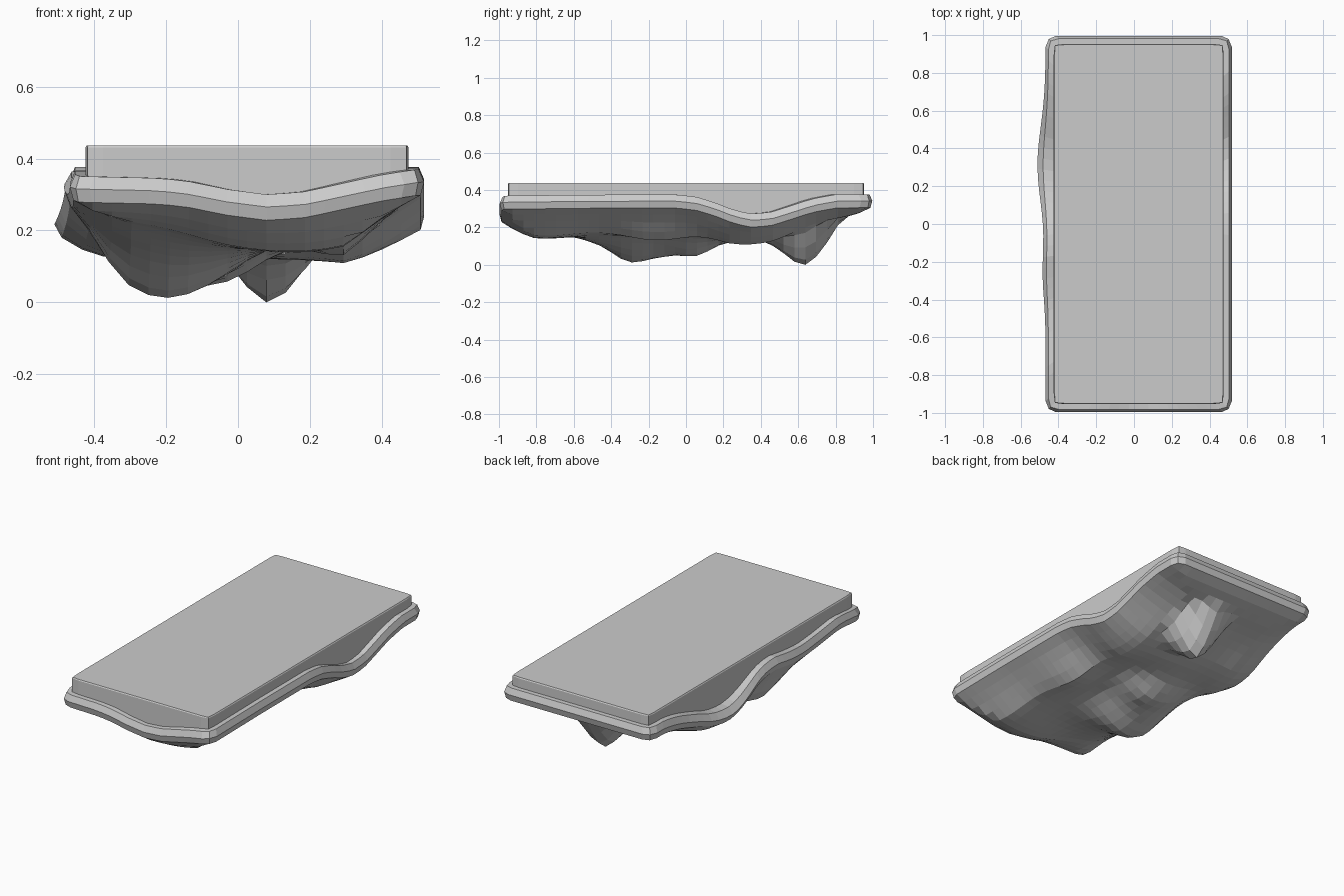
import bpy, bmesh, math

if "Cube" in bpy.data.objects:
    bpy.data.objects.remove(bpy.data.objects["Cube"])

NX, NY = 18, 34
CX, HX, HY = 0.025, 0.45, 0.953         # block centre and half sizes
TOP = 0.437

stone = bpy.data.materials.new("grey stone")
stone.diffuse_color = (0.6, 0.6, 0.6, 1)
stone.use_nodes = True
stone.node_tree.nodes["Principled BSDF"].inputs["Base Color"].default_value = stone.diffuse_color

# height of the wavy ledge along each side: (position, z)
FRONT = [(-.48, .348), (-.2, .342), (-.12, .332), (-.03, .312), (.08, .297),
         (.18, .306), (.3, .335), (.4, .358), (.52, .373)]
RIGHT = [(-1, .372), (-.5, .377), (-.05, .377), (.05, .366), (.15, .335),
         (.25, .293), (.35, .272), (.45, .285), (.55, .318), (.65, .352), (.78, .377), (1, .377)]
LEFT = [(-1, .348), (-.75, .37), (-.55, .345), (-.42, .335), (-.3, .345), (-.15, .368),
        (-.03, .35), (.1, .295), (.2, .262), (.3, .25), (.42, .265), (.55, .31),
        (.7, .355), (.82, .377), (1, .377)]
BACK = [(-1, .377), (1, .377)]


def interp(pts, t):
    for (a, za), (b, zb) in zip(pts, pts[1:]):
        if t <= b:
            return za + (zb - za) * max(0, (t - a) / (b - a))
    return pts[-1][1]


def bell(d, r):
    return math.exp(-(d / r) ** 2)


def ledge(u, v):
    """Blend the four side heights over the whole rectangle."""
    x, y = CX + u * HX, v * HY
    a, b = (u + 1) / 2, (v + 1) / 2
    lo, hi = interp(FRONT, x), interp(BACK, x)
    le, ri = interp(LEFT, y), interp(RIGHT, y)
    return ((1 - b) * lo + b * hi + (1 - a) * le + a * ri
            - (1 - a) * (1 - b) * .348 - a * (1 - b) * .371 - b * .377)


def place(u, v, off, corner):
    """Point in the plan: outward offset, clipped corners, bulging left side."""
    x, y = CX + u * (HX + off), v * (HY + off)
    if abs(u) == 1 and abs(v) == 1:
        x, y = x - u * corner, y - v * corner
    if u < 0 and off > 0:
        y0 = v * HY
        x -= -u * (off / .045) * (.045 * bell(y0 - .3, .27) + .016 * bell(y0 + .25, .18))
    return x, y


# outline samples, counter-clockwise
us = [-1 + 2 * i / NX for i in range(NX + 1)]
vs = [-1 + 2 * j / NY for j in range(NY + 1)]
OUTLINE = ([(u, -1) for u in us[:-1]] + [(1, v) for v in vs[:-1]]
           + [(u, 1) for u in us[:0:-1]] + [(-1, v) for v in vs[:0:-1]])


def finish(name, bm):
    bmesh.ops.recalc_face_normals(bm, faces=bm.faces)
    me = bpy.data.meshes.new(name)
    bm.to_mesh(me)
    bm.free()
    me.materials.append(stone)
    ob = bpy.data.objects.new(name, me)
    bpy.context.collection.objects.link(ob)


def loft(name, rings, cap=False):
    """Join rings of (offset, drop below ledge or None, fixed z, corner clip)."""
    bm = bmesh.new()
    rows = []
    for off, drop, z, corner in rings:
        row = []
        for u, v in OUTLINE:
            h = z if drop is None else ledge(u, v) - drop
            row.append(bm.verts.new((*place(u, v, off, corner), h)))
        rows.append(row)
    n = len(OUTLINE)
    for a, b in zip(rows, rows[1:]):
        for i in range(n):
            bm.faces.new((a[i], a[(i + 1) % n], b[(i + 1) % n], b[i]))
    if cap:
        bm.faces.new(rows[0])
    finish(name, bm)


# flat-topped block, its foot following the ledge
loft("top_block", [(-.004, None, TOP, .004), (0, None, TOP - .006, .006),
                   (0, .005, 0, .006)], cap=True)

# wavy bevelled ledge around the block
loft("ledge_rim", [(-.005, 0, 0, .006), (.028, 0, 0, .012),
                   (.043, .035, 0, .017), (.033, .072, 0, .014)])

# rocky underside: lumps as (x, y, lowest z, radius x, radius y)
LUMPS = [(.15, -.75, .14, .3, .28), (-.1, -.5, .14, .25, .2), (-.17, -.12, .07, .22, .2),
         (-.1, .03, .045, .2, .16), (-.2, -.28, .012, .2, .17), (.36, .3, .105, .2, .22),
         (-.45, .3, .12, .2, .2), (.28, -.15, .13, .18, .3)]
bm = bmesh.new()
grid = []
for v in vs:
    row = []
    for u in us:
        x, y = place(u, v, .033, .014)
        base = ledge(u, v) - .072
        z = base - .05
        for lx, ly, lz, rx, ry in LUMPS:
            z += (min(lz, z) - z) * math.exp(-((x - lx) / rx) ** 2 - ((y - ly) / ry) ** 2)
        # pointed spike near the back
        s = max(0, 1 - math.hypot((x - .085) / .17, (y - .63) / .2))
        z += (-.03 - z) * s ** .85
        # gentle slope on the right, steeper elsewhere
        ex, ey = (1 - abs(u)) * HX / (.2 if u > 0 else .12), (1 - abs(v)) * HY / .15
        edge = min(1, ex, ey)
        z = base + (z - base) * edge ** (.85 if ex < ey and u > 0 else .65)
        row.append(bm.verts.new((x, y, max(0, z))))
    grid.append(row)
for a, b in zip(grid, grid[1:]):
    for i in range(NX):
        bm.faces.new((a[i], b[i], b[i + 1], a[i + 1]))
finish("rock_underside", bm)

# open sheet: make the underside face down
me = bpy.data.objects["rock_underside"].data
if sum(p.normal.z for p in me.polygons) > 0:
    me.flip_normals()
# open strip: make the ledge face up and out
me = bpy.data.objects["ledge_rim"].data
if sum(p.normal.z for p in me.polygons[:len(OUTLINE)]) < 0:
    me.flip_normals()
